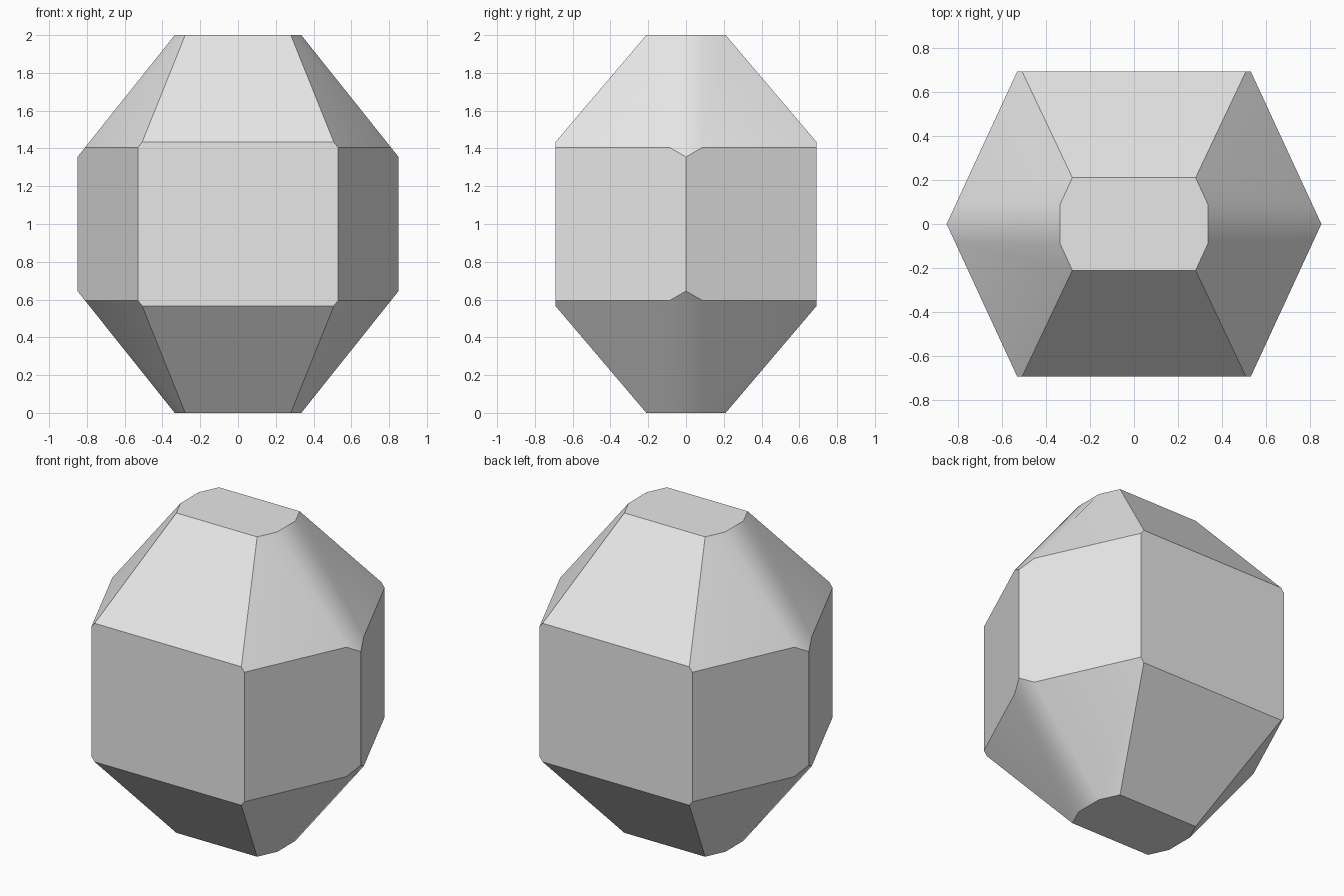
import bpy, bmesh
from mathutils import Vector

cube = bpy.data.objects.get("Cube")
if cube:
    bpy.data.objects.remove(cube, do_unlink=True)

HALF_X, HALF_Y = 0.85, 0.692
CORNER_X = 0.53          # where the front face meets the side faces
SHOULDER = 0.405         # shoulder height above the middle
TOP = 1.0


def slice_off(bm, a, b, c):
    """Cut along the plane through three points, keep the middle, cap the cut."""
    normal = (b - a).cross(c - a).normalized()
    if normal.dot(a) < 0:
        normal.negate()
    cut = bmesh.ops.bisect_plane(
        bm, geom=bm.verts[:] + bm.edges[:] + bm.faces[:], dist=1e-5,
        plane_co=a, plane_no=normal, clear_outer=True)
    edges = [e for e in cut["geom_cut"]
             if isinstance(e, bmesh.types.BMEdge) and e.is_boundary]
    if edges:
        bmesh.ops.holes_fill(bm, edges=edges, sides=0)


def mirrored(points, sx, sy, sz):
    return [Vector((x * sx, y * sy, z * sz)) for x, y, z in points]


# Block to carve the crystal from
bm = bmesh.new()
bmesh.ops.create_cube(bm, size=2)
for v in bm.verts:
    v.co.y *= HALF_Y

# Planes given for one octant
prism_side = [(HALF_X, 0, 0), (CORNER_X, HALF_Y, 0), (HALF_X, 0, TOP)]
front_slope = [(0, HALF_Y, 0.433), (1, HALF_Y, 0.433), (0, 0.21, TOP)]
side_slope = [(HALF_X, 0, SHOULDER), (CORNER_X, HALF_Y, SHOULDER), (0.335, 0.09, TOP)]
end_slope = [(HALF_X, 0, 0.355), (0.335, 0.09, TOP), (0.335, -0.09, TOP)]

# Hexagonal prism
for sx in (1, -1):
    for sy in (1, -1):
        slice_off(bm, *mirrored(prism_side, sx, sy, 1))

# Sloping facets above and below
for sz in (1, -1):
    for s in (1, -1):
        slice_off(bm, *mirrored(front_slope, 1, s, sz))
        slice_off(bm, *mirrored(end_slope, s, 1, sz))
        for sy in (1, -1):
            slice_off(bm, *mirrored(side_slope, s, sy, sz))

bmesh.ops.remove_doubles(bm, verts=bm.verts[:], dist=1e-4)
bmesh.ops.recalc_face_normals(bm, faces=bm.faces[:])
bmesh.ops.translate(bm, verts=bm.verts[:], vec=(0, 0, TOP))

mesh = bpy.data.meshes.new("faceted_crystal")
bm.to_mesh(mesh)
bm.free()
crystal = bpy.data.objects.new("faceted_crystal", mesh)
bpy.context.collection.objects.link(crystal)

# Single pale grey
grey = bpy.data.materials.new("pale_grey")
grey.use_nodes = True
colour = (0.8, 0.8, 0.8, 1)
grey.diffuse_color = colour
for node in grey.node_tree.nodes:
    if node.type == "BSDF_PRINCIPLED":
        node.inputs["Base Color"].default_value = colour
mesh.materials.append(grey)

# Soft blend between neighbouring side slopes, crisp edges elsewhere
for o in bpy.context.selected_objects:
    o.select_set(False)
crystal.select_set(True)
bpy.context.view_layer.objects.active = crystal
bpy.ops.object.shade_smooth_by_angle(angle=0.6)
weighted = crystal.modifiers.new("weighted_normals", "WEIGHTED_NORMAL")
weighted.keep_sharp = True
